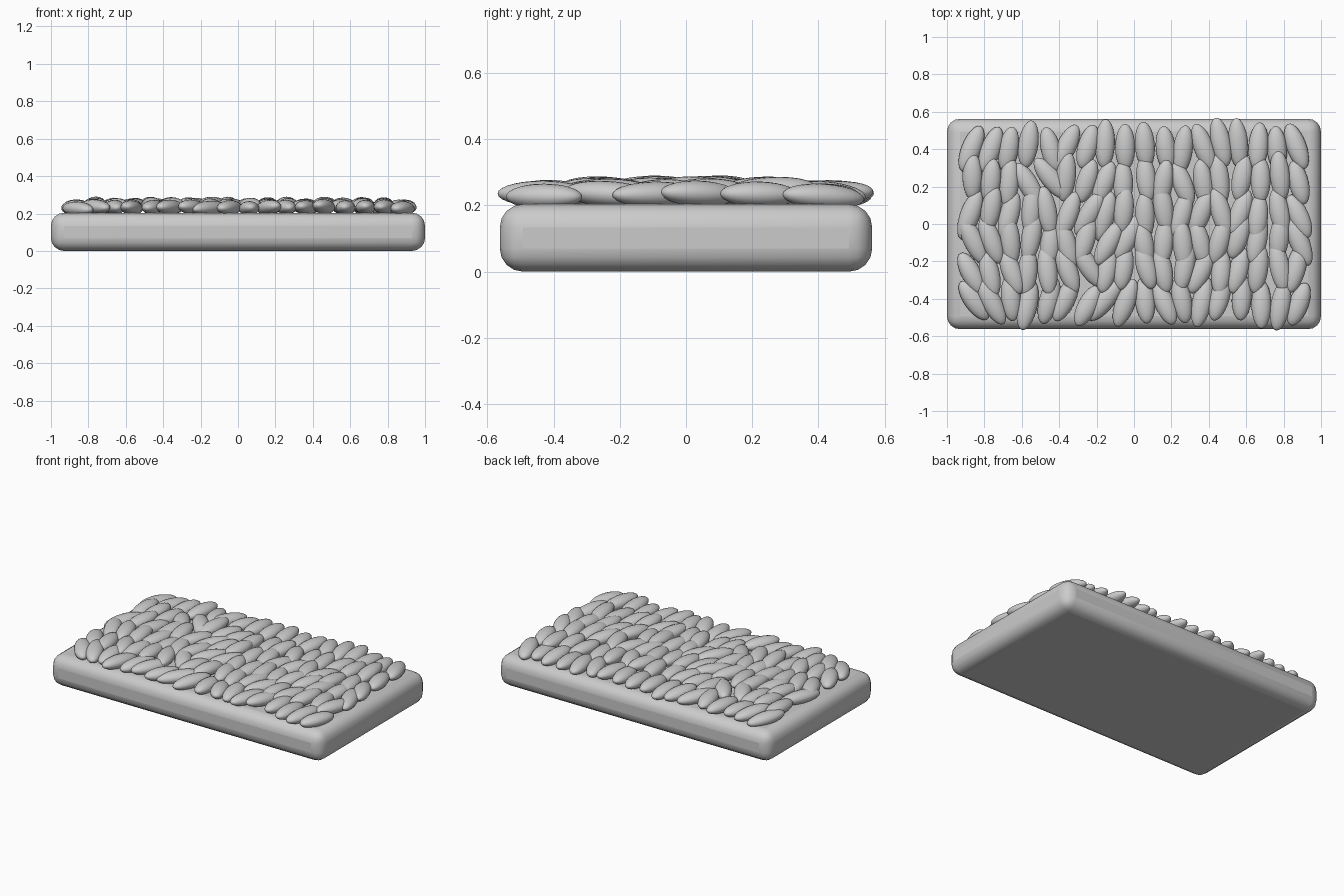
import bpy, bmesh, math, random
from mathutils import Matrix, Euler

if "Cube" in bpy.data.objects:
    bpy.data.objects.remove(bpy.data.objects["Cube"])

random.seed(7)

# Rounded base slab
bpy.ops.mesh.primitive_cube_add(size=1, location=(0, 0, 0.102))
base = bpy.context.object
base.name = "base_slab"
base.scale = (2.0, 1.125, 0.204)
bpy.ops.object.transform_apply(location=False, rotation=False, scale=True)
bev = base.modifiers.new("round_edges", 'BEVEL')
bev.width = 0.07
bev.segments = 4
bpy.ops.object.shade_smooth_by_angle(angle=math.radians(40))

# Rows of grains: y, height of centre, lean of each grain in degrees (clockwise)
rows = [
    (0.42, 0.232, [22, 20, 10, 8, -14, 25, 16, 2, 0, -4, -6, 8, -20, -12, -5, 4, -4, -20]),
    (0.235, 0.243, [0, 6, 5, -30, -38, 5, 18, 20, 0, -5, 10, -20, -8, -6, 10, 0, -5, -14]),
    (0.06, 0.245, [20, 10, 15, 5, -10, 20, 30, 15, 5, 0, -8, 15, 20, -15, 20, 5, -10, -24]),
    (-0.09, 0.245, [-26, -20, -5, 10, 5, -14, 15, 28, 25, -10, 5, -5, -12, 15, 18, 10, 5, -22]),
    (-0.245, 0.243, [-28, -12, -20, 5, -5, -20, -32, 12, 8, -15, -10, 10, 25, 5, 15, 8, -10, 14]),
    (-0.415, 0.232, [-35, -28, -5, 12, 15, 25, 28, 38, 20, -5, -22, -10, 12, 15, 3, 0, 10, 20]),
]

bm = bmesh.new()
for y, z, leans in rows:
    n = len(leans)
    for i, lean in enumerate(leans):
        x = -0.865 + 1.74 * i / (n - 1) + random.uniform(-0.012, 0.012)
        edge = 0.01 if i in (0, n - 1) else 0
        place = Matrix.Translation((x, y + random.uniform(-0.025, 0.025),
                                    z - edge + random.uniform(-0.006, 0.006)))
        turn = Euler((math.radians(random.uniform(-4, 4)), 0, math.radians(-lean))).to_matrix().to_4x4()
        size = Matrix.Diagonal((0.053, random.uniform(0.12, 0.14), 0.039, 1))
        lay = Matrix.Rotation(math.pi / 2, 4, 'X')   # sphere poles at the grain tips
        bmesh.ops.create_uvsphere(bm, u_segments=20, v_segments=14, radius=1,
                                  matrix=place @ turn @ size @ lay)
for f in bm.faces:
    f.smooth = True
mesh = bpy.data.meshes.new("grains")
bm.to_mesh(mesh)
bm.free()
grains = bpy.data.objects.new("grains", mesh)
bpy.context.collection.objects.link(grains)
